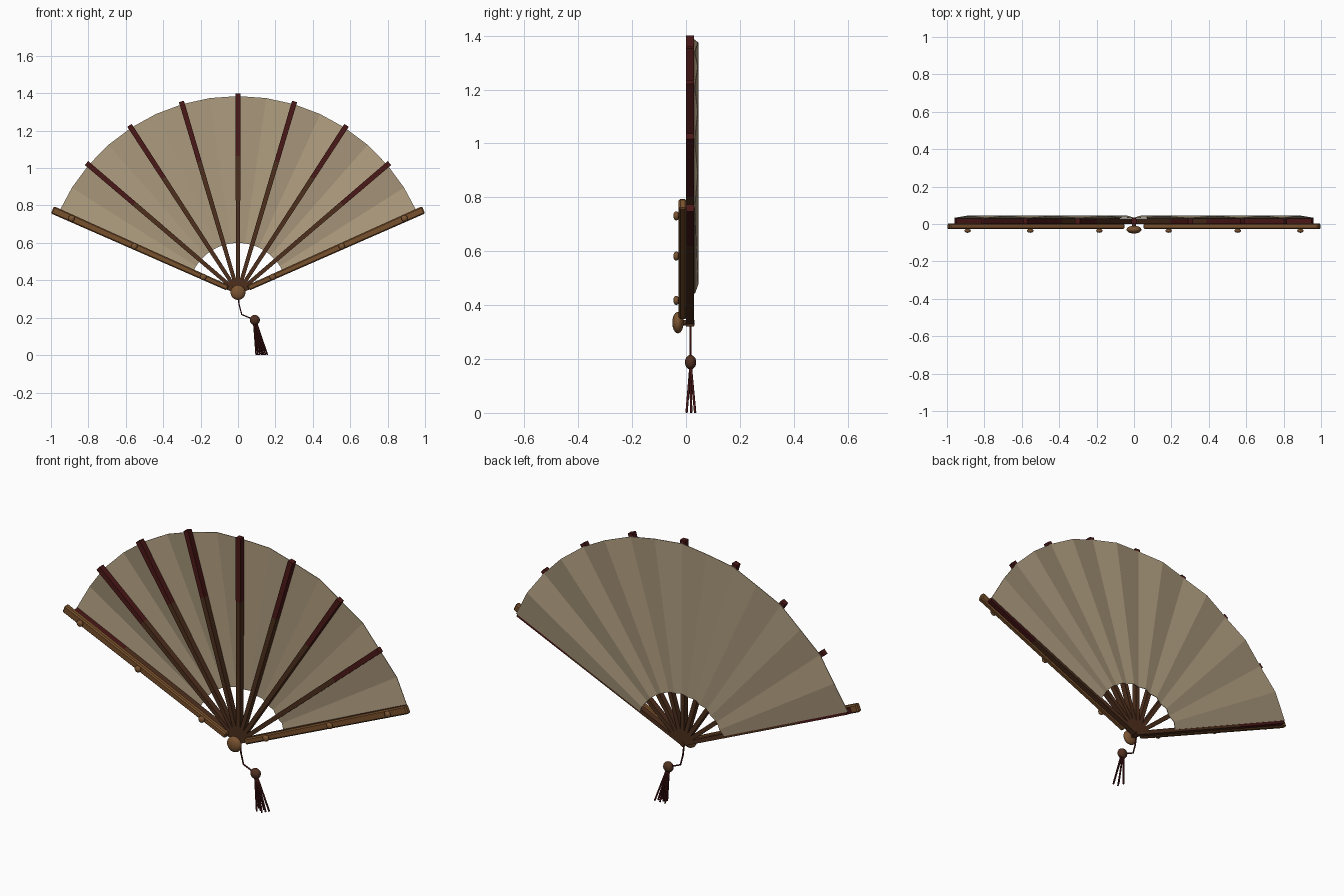
import bpy, bmesh
from math import sin, cos, radians
from mathutils import Vector

cube = bpy.data.objects.get("Cube")
if cube:
    bpy.data.objects.remove(cube, do_unlink=True)

PIVOT_Z = 0.335
STEP = 16.5       # degrees between neighbouring ribs
SPREAD = 66       # half opening of the fan


def material(name, rgb):
    m = bpy.data.materials.new(name)
    m.use_nodes = True
    m.diffuse_color = (*rgb, 1)
    bsdf = m.node_tree.nodes["Principled BSDF"]
    bsdf.inputs["Base Color"].default_value = (*rgb, 1)
    bsdf.inputs["Roughness"].default_value = 0.7
    return m


paper = material("tan paper", (0.42, 0.33, 0.21))
wood = material("dark brown wood", (0.075, 0.028, 0.012))
lacquer = material("dark red lacquer", (0.07, 0.009, 0.009))
guard_wood = material("golden brown wood", (0.19, 0.082, 0.025))
bead_wood = material("bead wood", (0.2, 0.09, 0.032))
tassel_bead_wood = material("tassel bead wood", (0.085, 0.03, 0.015))


def polar(angle, r, side=0.0, y=0.0):
    """Point at radius r along a fan direction, shifted sideways."""
    a = radians(angle)
    return Vector((r * sin(a) + side * cos(a), y,
                   PIVOT_Z + r * cos(a) - side * sin(a)))


def finish(name, bm, *mats):
    bmesh.ops.recalc_face_normals(bm, faces=bm.faces)
    me = bpy.data.meshes.new(name)
    bm.to_mesh(me)
    bm.free()
    for m in mats:
        me.materials.append(m)
    ob = bpy.data.objects.new(name, me)
    bpy.context.collection.objects.link(ob)
    return ob


def bar(name, angle, stations, y0, y1, *mats):
    """Radial bar through (radius, width) stations, one material per segment."""
    bm = bmesh.new()
    rings = []
    for r, w in stations:
        corners = ((-1, y0), (1, y0), (1, y1), (-1, y1))
        rings.append([bm.verts.new(polar(angle, r, s * w / 2, y)) for s, y in corners])
    for k, (a, b) in enumerate(zip(rings, rings[1:])):
        for i in range(4):
            j = (i + 1) % 4
            f = bm.faces.new((a[i], a[j], b[j], b[i]))
            f.material_index = min(k, len(mats) - 1)
    bm.faces.new(rings[0])
    bm.faces.new(rings[-1]).material_index = len(mats) - 1
    return finish(name, bm, *mats)


def ball(name, center, size, mat):
    bm = bmesh.new()
    bmesh.ops.create_uvsphere(bm, u_segments=20, v_segments=12, radius=1)
    for v in bm.verts:
        v.co = Vector(center) + v.co * Vector(size)
    for f in bm.faces:
        f.smooth = True
    return finish(name, bm, mat)


def tube(name, points, radius, mat):
    cu = bpy.data.curves.new(name, "CURVE")
    cu.dimensions = "3D"
    cu.bevel_depth = radius
    cu.bevel_resolution = 1
    cu.use_fill_caps = True
    sp = cu.splines.new("POLY")
    sp.points.add(len(points) - 1)
    for p, co in zip(sp.points, points):
        p.co = (*co, 1)
    cu.materials.append(mat)
    ob = bpy.data.objects.new(name, cu)
    bpy.context.collection.objects.link(ob)
    return ob


# Ribs: brown near the pivot, lacquered towards the tips
for i in range(-4, 5):
    tip = 1.065 if abs(i) < 4 else 1.045
    bar(f"rib_{i + 5}", i * STEP, [(-0.01, 0.02), (0.73, 0.026), (tip, 0.028)],
        0.0, 0.03, wood, lacquer)

# Pleated leaf behind the ribs, with shallow folds
bm = bmesh.new()
FOLDS = 16
edges = []
for i in range(FOLDS + 1):
    a = -SPREAD + 2 * SPREAD * i / FOLDS
    y = 0.032 if i % 2 == 0 else 0.044
    edges.append((bm.verts.new(polar(a, 0.265, 0, y)),
                  bm.verts.new(polar(a, 1.05, 0, y))))
for (a, b), (c, d) in zip(edges, edges[1:]):
    bm.faces.new((a, b, d, c))
leaf = finish("leaf", bm, paper)
thick = leaf.modifiers.new("thickness", "SOLIDIFY")
thick.thickness = 0.003
thick.offset = 0

# Guards with their round studs
for side, label in ((-1, "right"), (1, "left")):
    guard = bar(f"{label}_guard", side * SPREAD, [(0.06, 0.03), (1.086, 0.042)],
                -0.027, 0.002, guard_wood)
    bevel = guard.modifiers.new("rounded edges", "BEVEL")
    bevel.width = 0.006
    for n, r in enumerate((0.203, 0.607, 0.974)):
        p = polar(side * SPREAD, r, 0, -0.036)
        ball(f"{label}_guard_stud_{n + 1}", p, (0.017, 0.011, 0.017), bead_wood)

# Pivot bead and pin
ball("pivot_bead", (0, -0.03, PIVOT_Z), (0.04, 0.021, 0.04), bead_wood)
tube("pivot_pin", [(0, -0.03, PIVOT_Z), (0, 0.032, PIVOT_Z)], 0.012, wood)

# Cord, bead and tassel
TY = 0.017
tube("cord", [(0, TY, 0.32), (0.006, TY, 0.27), (0.02, TY, 0.217), (0.09, TY, 0.188)],
     0.004, lacquer)
ball("tassel_bead", (0.09, TY, 0.188), (0.027, 0.021, 0.027), tassel_bead_wood)
for i in range(7):
    x = 0.097 + 0.01 * i
    y = TY + (0.017, -0.015, 0.002)[i % 3]
    tube(f"tassel_strand_{i + 1}", [(0.09 + 0.002 * (i - 3), TY, 0.18), (x, y, 0.001)],
         0.0045, lacquer)
